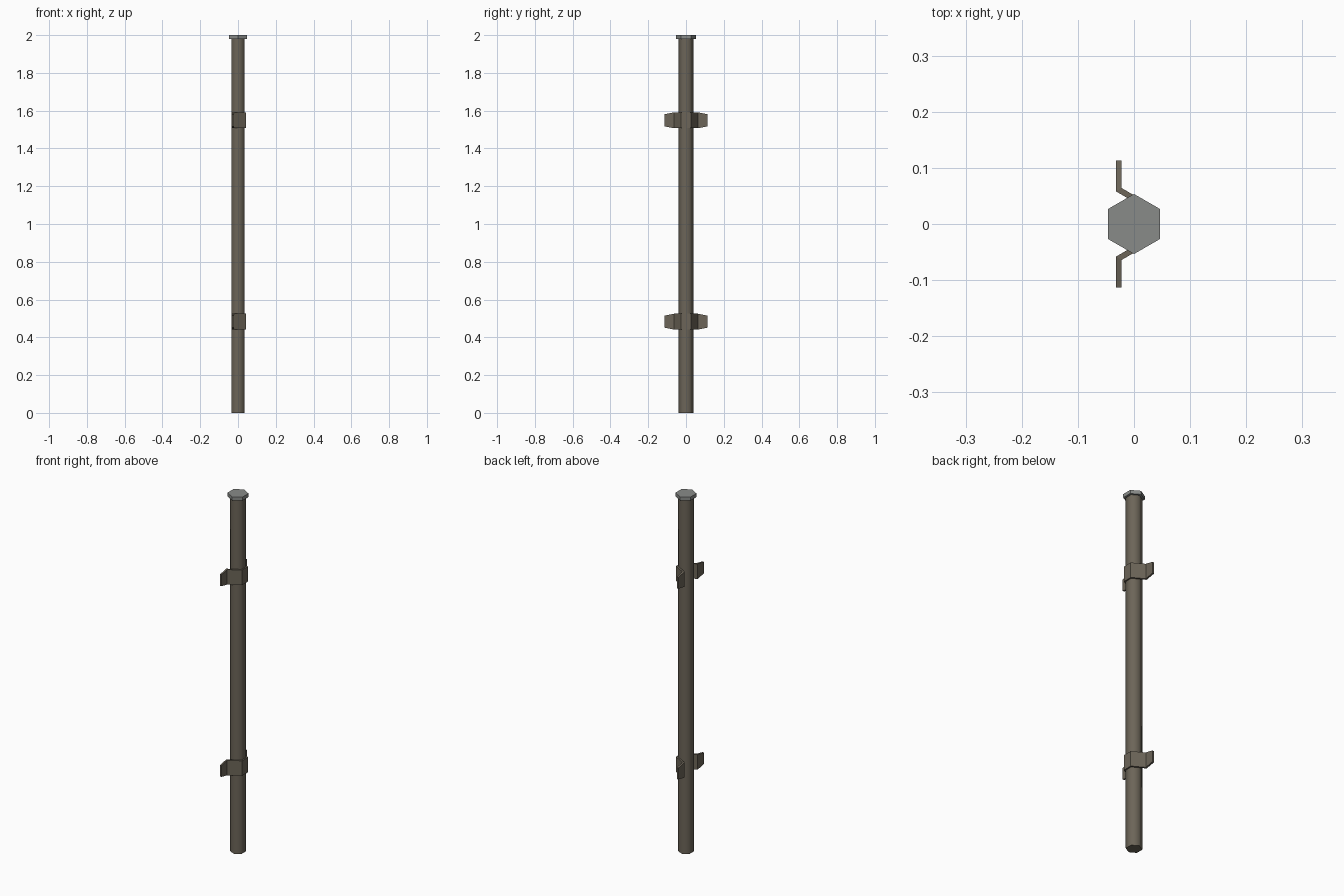
import bpy, bmesh, math

if "Cube" in bpy.data.objects:
    bpy.data.objects.remove(bpy.data.objects["Cube"])


def material(name, rgb):
    m = bpy.data.materials.new(name)
    m.diffuse_color = (*rgb, 1)
    m.use_nodes = True
    m.node_tree.nodes["Principled BSDF"].inputs["Base Color"].default_value = m.diffuse_color
    return m


weathered = material("weathered brown metal", (0.15, 0.13, 0.098))
grey = material("cap grey metal", (0.25, 0.26, 0.25))


def finish(bm, name, mat):
    bmesh.ops.recalc_face_normals(bm, faces=bm.faces)
    me = bpy.data.meshes.new(name)
    bm.to_mesh(me)
    bm.free()
    me.materials.append(mat)
    ob = bpy.data.objects.new(name, me)
    bpy.context.collection.objects.link(ob)
    return ob


def hex_prism(name, radius, z0, z1, mat):
    bm = bmesh.new()
    rings = []
    for z in (z0, z1):
        rings.append([bm.verts.new((radius * math.sin(math.tau * i / 6),
                                    radius * math.cos(math.tau * i / 6), z))
                      for i in range(6)])
    for i in range(6):
        j = (i + 1) % 6
        bm.faces.new((rings[0][i], rings[0][j], rings[1][j], rings[1][i]))
    bm.faces.new(rings[0])
    bm.faces.new(rings[1])
    return finish(bm, name, mat)


# Six-sided pole with softly shaded sides
pole = hex_prism("pole", 0.041, 0.0, 1.982, weathered)
for p in pole.data.polygons:
    p.use_smooth = abs(p.normal.z) < 0.5
for e in pole.data.edges:
    a, b = (pole.data.vertices[i].co.z for i in e.vertices)
    e.use_edge_sharp = abs(a - b) < 0.001

# Wider cap on the top
hex_prism("pole_cap", 0.0535, 1.98, 2.0, grey)

# Half strap outline: (outer xy), (inner xy), half height; mirrored in y
half = [((-0.022, 0.113), (-0.032, 0.113), 0.032),
        ((-0.022, 0.064), (-0.032, 0.058), 0.042),
        ((0.043, 0.0265), (0.034, 0.020), 0.042)]
strap = half + [((o[0], -o[1]), (i[0], -i[1]), h) for o, i, h in reversed(half)]


# Folded clamp with tapered tabs
def clamp(name, zc):
    bm = bmesh.new()
    loops = []
    for o, i, h in strap:
        loops.append([bm.verts.new((*o, zc - h)), bm.verts.new((*o, zc + h)),
                      bm.verts.new((*i, zc + h)), bm.verts.new((*i, zc - h))])
    for a, b in zip(loops, loops[1:]):
        for k in range(4):
            n = (k + 1) % 4
            bm.faces.new((a[k], a[n], b[n], b[k]))
    bm.faces.new(loops[0])
    bm.faces.new(loops[-1])
    finish(bm, name, weathered)


clamp("lower_clamp", 0.483)
clamp("upper_clamp", 1.549)
